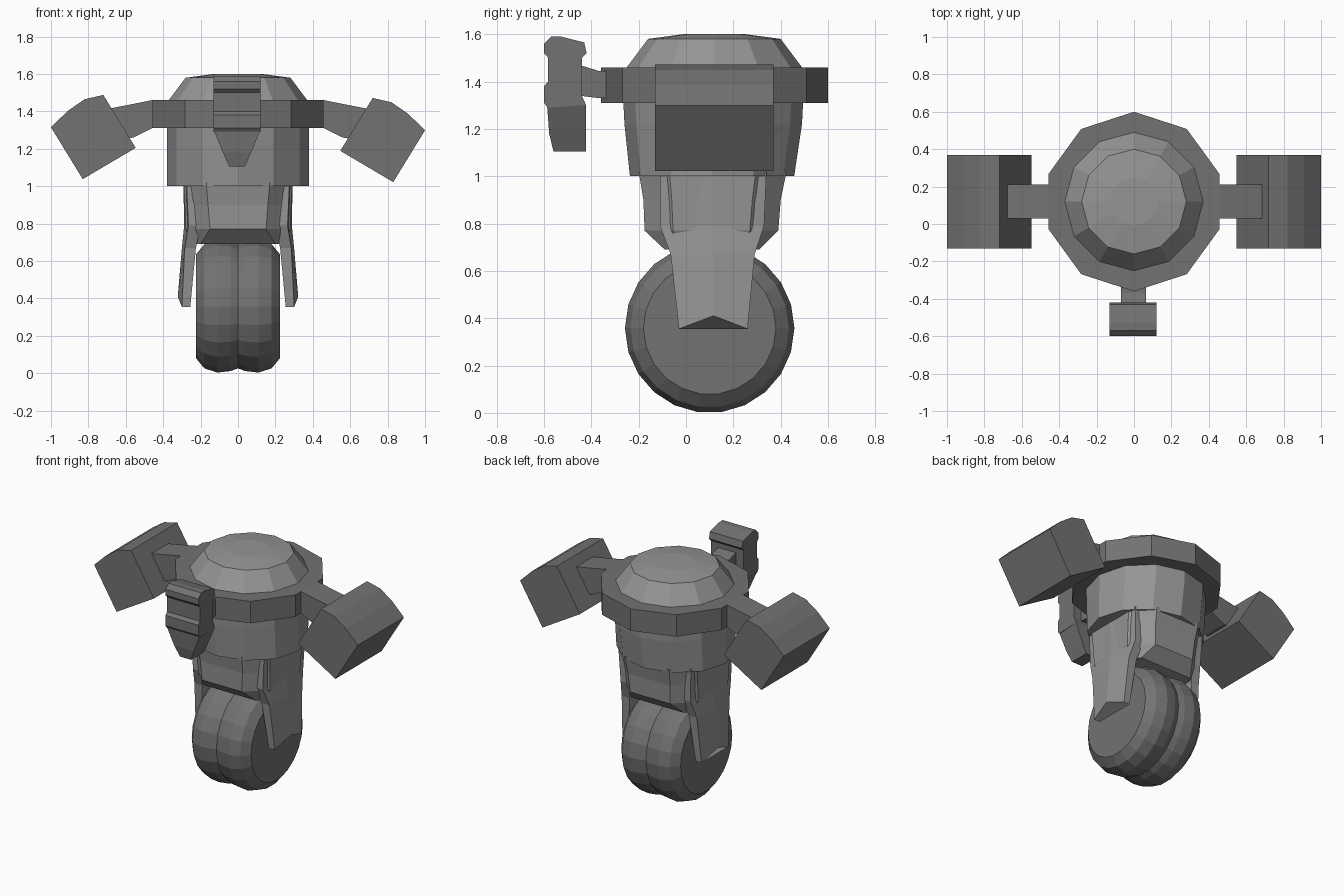
import bpy, bmesh, math

if "Cube" in bpy.data.objects:
    bpy.data.objects.remove(bpy.data.objects["Cube"])


def material(name, v):
    m = bpy.data.materials.new(name)
    m.diffuse_color = (v, v, v, 1)
    m.use_nodes = True
    m.node_tree.nodes["Principled BSDF"].inputs["Base Color"].default_value = m.diffuse_color
    return m


DARK = material("dark grey", 0.17)
LIGHT = material("light grey", 0.30)
CY = 0.12  # body axis


def loft(name, rings, mat, closed=False):
    """Skin a list of equal-length point loops, capping the ends."""
    bm = bmesh.new()
    loops = [[bm.verts.new(p) for p in r] for r in rings]
    n = len(loops[0])
    for a, b in zip(loops, loops[1:]):
        for i in range(n):
            j = (i + 1) % n
            bm.faces.new((a[i], a[j], b[j], b[i]))
    bm.faces.new(loops[0])
    bm.faces.new(loops[-1])
    bmesh.ops.recalc_face_normals(bm, faces=bm.faces)
    me = bpy.data.meshes.new(name)
    bm.to_mesh(me)
    bm.free()
    me.materials.append(mat)
    ob = bpy.data.objects.new(name, me)
    bpy.context.collection.objects.link(ob)
    return ob


def turned(name, sections, sides, mat):
    """Upright lathe; sections are (z, centre y, radius x, radius y)."""
    ang = [math.pi / 2 + 2 * math.pi * i / sides for i in range(sides)]
    loft(name, [[(rx * math.cos(a), cy + ry * math.sin(a), z) for a in ang]
                for z, cy, rx, ry in sections], mat)


# Dome, collar ring and drum body
turned("dome", [(1.44, CY, .38, .38), (1.46, CY, .37, .37), (1.58, CY, .28, .28),
                (1.60, CY, .13, .13)], 12, LIGHT)
turned("collar_ring", [(1.31, CY, .48, .48), (1.46, CY, .48, .48)], 10, DARK)
turned("drum_body", [(1.0, .11, .38, .347), (1.22, .115, .38, .375),
                     (1.32, .115, .38, .38)], 12, LIGHT)


# Lower body: chamfered block that narrows over the wheel
def chamfered(z, hx, fx, y0, y1, c):
    half = [(fx, y0), (hx, y0 + c), (hx, y1 - c), (fx, y1)]
    return [(x, y, z) for x, y in half] + [(-x, y, z) for x, y in reversed(half)]


loft("lower_body", [chamfered(.69, .24, .20, -.09, .31, .06),
                    chamfered(.77, .28, .15, -.175, .39, .12),
                    chamfered(.90, .285, .16, -.18, .40, .12),
                    chamfered(1.02, .29, .17, -.20, .425, .13)], LIGHT)

# Wheel: twin tyre with a centre groove, turned around the x axis
tyre = [(-.225, .28), (-.18, .335), (-.11, .358), (-.04, .35), (0, .335),
        (.04, .35), (.11, .358), (.18, .335), (.225, .28)]
loft("wheel", [[(x, .1 + r * math.cos(2 * math.pi * i / 22),
                 .358 + r * math.sin(2 * math.pi * i / 22)) for i in range(22)]
               for x, r in tyre], DARK)

for side, s in (("left", -1), ("right", 1)):
    # Fork leg with a shallow ridge down its outer face
    rings = []
    for z, zr, y0, y1, xi, xo, xr in ((.355, .41, -.03, .26, .255, .30, .322),
                                      (.67, .67, -.065, .29, .225, .285, .30),
                                      (.79, .79, -.11, .33, .2, .265, .288),
                                      (1.02, 1.02, -.11, .34, .2, .275, .292)):
        rings.append([(s * xi, y0, z), (s * xi, y1, z), (s * xo, y1, z),
                      (s * xr, .115, zr), (s * xo, y0, z)])
    loft(side + "_fork_leg", rings, LIGHT)

    # Arm bending down into the pod
    arm = [(.40, 1.31, 1.46), (.46, 1.31, 1.46), (.56, 1.26, 1.44), (.69, 1.24, 1.415)]
    loft(side + "_arm", [[(s * x, .03, a), (s * x, .21, a), (s * x, .21, b),
                          (s * x, .03, b)] for x, a, b in arm], DARK)

    # Tilted hand pod with a rounded outer top
    dz = -.008 * s
    pod = [(.72, 1.48), (.82, 1.457), (.91, 1.395), (1.0, 1.307), (.83, 1.03), (.547, 1.197)]
    loft(side + "_pod", [[(s * x, y, z + dz) for x, z in pod] for y in (-.13, .37)], DARK)

# Front face plate, its tapering chin and the neck
face = [(-.57, 1.59), (-.53, 1.59), (-.43, 1.565), (-.42, 1.52), (-.44, 1.50), (-.44, 1.34),
        (-.422, 1.30), (-.585, 1.29), (-.60, 1.31), (-.60, 1.38), (-.582, 1.40),
        (-.582, 1.50), (-.60, 1.52), (-.60, 1.56)]
loft("face_plate", [[(x, y, z) for y, z in face] for x in (-.13, .12)], DARK)
loft("chin", [[(a, y0, z), (b, y0, z), (b, -.422, z), (a, -.422, z)]
              for z, y0, a, b in ((1.105, -.56, -.047, .037), (1.18, -.578, -.08, .07),
                                  (1.30, -.587, -.13, .12))], DARK)
loft("neck", [[(-.07, y, a), (.065, y, a), (.065, y, b), (-.07, y, b)]
              for y, a, b in ((-.45, 1.34, 1.47), (-.37, 1.33, 1.445), (-.30, 1.33, 1.445))], DARK)
